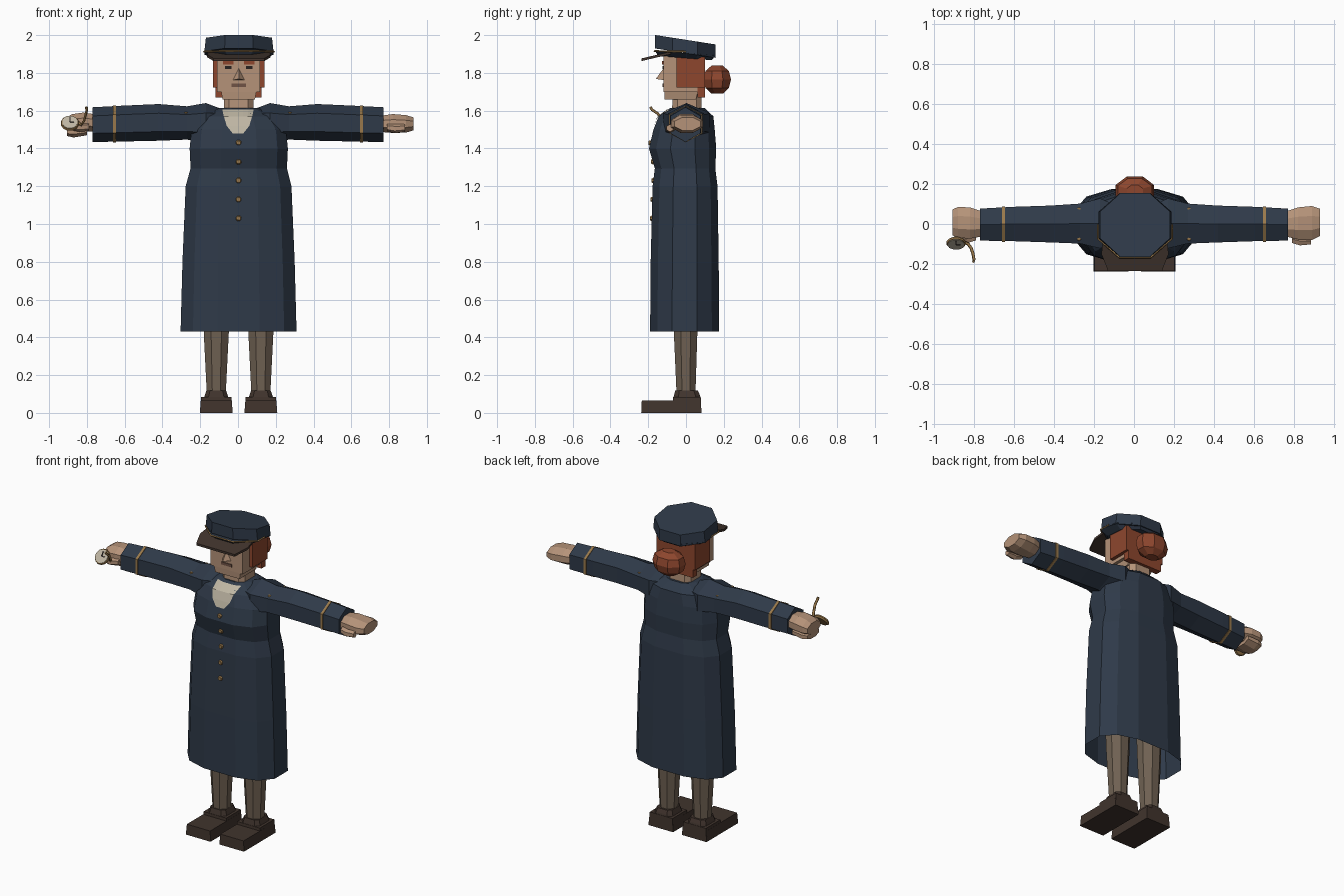
import bpy, bmesh, math
from mathutils import Vector
from mathutils.bvhtree import BVHTree

cube = bpy.data.objects.get("Cube")
if cube:
    bpy.data.objects.remove(cube)


def material(name, r, g, b):
    m = bpy.data.materials.new(name)
    m.use_nodes = True
    m.diffuse_color = (r, g, b, 1)
    bsdf = next(n for n in m.node_tree.nodes if n.type == 'BSDF_PRINCIPLED')
    bsdf.inputs["Base Color"].default_value = (r, g, b, 1)
    bsdf.inputs["Roughness"].default_value = 0.8
    return m


NAVY = material("navy cloth", 0.028, 0.042, 0.066)
SKIN = material("skin", 0.46, 0.29, 0.19)
HAIR = material("auburn hair", 0.27, 0.062, 0.027)
STOCKING = material("stocking", 0.16, 0.12, 0.085)
LEATHER = material("brown leather", 0.052, 0.034, 0.026)
BRASS = material("brass", 0.32, 0.19, 0.07)
CREAM = material("cream", 0.52, 0.47, 0.37)
DARK = material("dark", 0.02, 0.015, 0.014)
LIPS = material("lips", 0.16, 0.085, 0.06)


def finish(name, bm, mat):
    bmesh.ops.recalc_face_normals(bm, faces=bm.faces)
    mesh = bpy.data.meshes.new(name)
    bm.to_mesh(mesh)
    bm.free()
    mesh.materials.append(mat)
    obj = bpy.data.objects.new(name, mesh)
    bpy.context.collection.objects.link(obj)
    return obj


def loft(name, rings, sides, mat, axis='z', power=2, turn=0.5, tilt=0, caps=(True, True)):
    """Skin rings (position, centre a, centre b, radius a, radius b) along an axis."""
    bm = bmesh.new()
    unit = []
    for i in range(sides):
        t = math.tau * (i + turn) / sides
        unit.append([math.copysign(abs(f) ** (2 / power), f) for f in (math.cos(t), math.sin(t))])
    scale = [max(abs(u[k]) for u in unit) for k in (0, 1)]
    loops = []
    for p, ca, cb, ra, rb in rings:
        loop = []
        for u, v in unit:
            a, b = ca + ra * u / scale[0], cb + rb * v / scale[1]
            loop.append(bm.verts.new((a, b, p - tilt * b) if axis == 'z' else (p, a, b)))
        loops.append(loop)
    for low, high in zip(loops, loops[1:]):
        for i in range(sides):
            j = (i + 1) % sides
            bm.faces.new((low[i], low[j], high[j], high[i]))
    for cap, loop in zip(caps, (loops[0], loops[-1])):
        if cap:
            bm.faces.new(loop)
    return finish(name, bm, mat)


def box(name, x, y, z, mat):
    bm = bmesh.new()
    bmesh.ops.create_cube(bm, size=1)
    for v in bm.verts:
        v.co = [(a + b) / 2 + c * (b - a) for (a, b), c in zip((x, y, z), v.co)]
    return finish(name, bm, mat)


def prism(name, points, offset, mat):
    """Extrude a polygon of 3D points by an offset."""
    bm = bmesh.new()
    face = bm.faces.new([bm.verts.new(p) for p in points])
    out = bmesh.ops.extrude_face_region(bm, geom=[face])["geom"]
    bmesh.ops.translate(bm, vec=offset, verts=[g for g in out if isinstance(g, bmesh.types.BMVert)])
    return finish(name, bm, mat)


def tube(name, points, radius, mat):
    curve = bpy.data.curves.new(name, 'CURVE')
    curve.dimensions = '3D'
    curve.bevel_depth, curve.bevel_resolution, curve.use_fill_caps = radius, 0, True
    spline = curve.splines.new('POLY')
    spline.points.add(len(points) - 1)
    for s, p in zip(spline.points, points):
        s.co = (*p, 1)
    curve.materials.append(mat)
    obj = bpy.data.objects.new(name, curve)
    bpy.context.collection.objects.link(obj)


# Long coat, open at the hem
coat = loft("coat", [
    (0.43, 0.003, -0.007, 0.307, 0.183), (0.8, 0.003, -0.007, 0.297, 0.18),
    (1.2, 0.003, -0.005, 0.28, 0.172), (1.295, 0.004, -0.005, 0.255, 0.16),
    (1.4, 0.004, -0.018, 0.26, 0.178), (1.5, 0.004, -0.01, 0.25, 0.162),
    (1.57, 0.004, 0, 0.2, 0.145), (1.615, 0.004, 0.008, 0.1, 0.09)],
    12, NAVY, power=2.6, caps=(False, True))
scan = bmesh.new()
scan.from_mesh(coat.data)
coat_tree = BVHTree.FromBMesh(scan)
scan.free()


def coat_front(x, z):
    hit = coat_tree.ray_cast(Vector((x, -1, z)), Vector((0, 1, 0)))[0]
    return hit.y if hit else -0.08


# Shirt front, a thin V following the coat
bm = bmesh.new()
rows = [(1.48, 0.028), (1.52, 0.06), (1.57, 0.075), (1.605, 0.083)]
grid = [[bm.verts.new((x, coat_front(x, z) - 0.006, z))
         for x in [w * (k / 3 - 1) for k in range(7)]] for z, w in rows]
for low, high in zip(grid, grid[1:]):
    for k in range(6):
        bm.faces.new((low[k], low[k + 1], high[k + 1], high[k]))
finish("shirt_front", bm, CREAM)

# Coat buttons
for i in range(5):
    z = 1.43 - 0.1 * i
    button = loft("coat_button", [(0, 0, 0, 0.015, 0.015), (0.012, 0, 0, 0.01, 0.01)], 8, BRASS)
    button.rotation_euler.x = math.pi / 2
    button.location = (0.003, coat_front(0.003, z) + 0.002, z)

# Head and neck
loft("neck", [(1.57, 0.003, 0.005, 0.078, 0.08), (1.7, 0.003, 0.005, 0.078, 0.075)], 8, SKIN, power=4)
loft("jaw", [(1.66, 0.004, -0.03, 0.086, 0.083), (1.705, 0.004, -0.025, 0.094, 0.09)], 4, SKIN)
box("face", (-0.11, 0.117), (-0.12, 0.07), (1.7, 1.89), SKIN)
bm = bmesh.new()
nose = [bm.verts.new(p) for p in ((0.004, -0.118, 1.825), (-0.028, -0.118, 1.762),
                                  (0.036, -0.118, 1.762), (0.004, -0.16, 1.768))]
for k in range(4):
    bm.faces.new([v for v in nose if v is not nose[k]])
finish("nose", bm, SKIN)
box("mouth", (-0.034, 0.042), (-0.125, -0.117), (1.726, 1.743), LIPS)

# Hair with a bun
box("back_hair", (-0.118, 0.124), (0.06, 0.1), (1.67, 1.88), HAIR)
bun = loft("hair_bun", [
    (1.69, 0.004, 0.165, 0.04, 0.03), (1.72, 0.004, 0.165, 0.085, 0.062),
    (1.765, 0.004, 0.165, 0.096, 0.073), (1.81, 0.004, 0.165, 0.085, 0.062),
    (1.838, 0.004, 0.165, 0.04, 0.03)], 8, HAIR)

# Peaked cap, higher at the front
loft("cap_band", [(1.878, 0.005, -0.005, 0.142, 0.142), (1.905, 0.005, -0.005, 0.183, 0.16)],
     8, NAVY, tilt=0.08)
loft("cap_crown", [(1.904, 0.005, -0.005, 0.183, 0.16), (1.975, 0.005, -0.005, 0.175, 0.16)],
     8, NAVY, tilt=0.156)
peak = [(-0.16, -0.08), (-0.168, -0.15), (-0.135, -0.235)]
outline = peak + [(-x, y) for x, y in reversed(peak)]
prism("cap_peak", [(x + 0.005, y, 1.932 + 0.235 * y) for x, y in outline], (0, 0, -0.014), LEATHER)
braid = [(-0.185, 0.0), (-0.185, -0.073), (-0.078, -0.167)]
tube("cap_braid", [(x + 0.005, y, 1.912 - 0.02 * y)
                   for x, y in braid + [(-x, y) for x, y in reversed(braid)]], 0.005, BRASS)

for s, side in ((1, "left"), (-1, "right")):
    # Eyes, brows and side hair
    ex = 0.004 + s * 0.056
    box(side + "_brow", (ex - 0.027, ex + 0.027), (-0.126, -0.117), (1.845, 1.862), HAIR)
    box(side + "_eye", (ex - 0.018, ex + 0.018), (-0.124, -0.117), (1.82, 1.836), DARK)
    hx = 0.003 + s * 0.122
    box(side + "_hair", (hx - 0.014, hx + 0.014), (-0.05, 0.1), (1.722, 1.885), HAIR)

    # Sleeve with cuff band and shoulder buttons
    loft(side + "_sleeve", [
        (s * 0.09, 0.005, 1.56, 0.09, 0.05), (s * 0.17, 0.003, 1.535, 0.125, 0.105),
        (s * 0.27, 0.002, 1.535, 0.1, 0.088), (s * 0.42, 0, 1.538, 0.092, 0.097),
        (s * 0.6, 0, 1.532, 0.086, 0.095), (s * 0.77, -0.003, 1.526, 0.08, 0.092)],
        6, NAVY, axis='x')
    loft(side + "_cuff_band", [(s * p, -0.001, 1.53, 0.089, 0.098) for p in (0.645, 0.661)],
         6, BRASS, axis='x')
    for y in (-0.075, 0.075):
        loft(side + "_shoulder_button", [(1.575, s * 0.275, y, 0.012, 0.012),
                                         (1.592, s * 0.275, y, 0.008, 0.008)], 6, BRASS)

    # Leg, ankle cuff and shoe
    x = 0.003 + s * 0.118
    loft(side + "_leg", [(0.1, x, 0, 0.05, 0.05), (0.42, x, -0.002, 0.066, 0.062),
                         (0.7, x, -0.002, 0.075, 0.068)], 8, STOCKING)
    loft(side + "_ankle_cuff", [(0.08, x, 0.005, 0.065, 0.072), (0.095, x, 0.005, 0.06, 0.068),
                                (0.118, x, 0.003, 0.052, 0.06)], 8, LEATHER, power=4)
    loft(side + "_shoe_toe", [(0, x, -0.08, 0.087, 0.157), (0.066, x, -0.08, 0.082, 0.154)], 4, LEATHER)
    loft(side + "_shoe_heel", [(0, x, 0.005, 0.087, 0.077), (0.084, x, 0.005, 0.08, 0.073)], 4, LEATHER)

# Open left hand
loft("left_hand", [(0.75, 0, 1.53, 0.06, 0.042), (0.82, 0.003, 1.532, 0.08, 0.05),
                   (0.89, 0.005, 1.53, 0.085, 0.046), (0.93, 0.008, 1.53, 0.068, 0.034)],
     8, SKIN, axis='x')
loft("left_thumb", [(0.79, -0.075, 1.51, 0.02, 0.02), (0.83, -0.085, 1.505, 0.022, 0.024),
                    (0.885, -0.085, 1.508, 0.017, 0.02)], 6, SKIN, axis='x')

# Closed right hand
loft("right_hand", [(-0.75, 0, 1.535, 0.06, 0.045), (-0.82, 0.005, 1.54, 0.078, 0.05),
                    (-0.88, 0.008, 1.535, 0.077, 0.046), (-0.908, 0.008, 1.53, 0.065, 0.034)],
     8, SKIN, axis='x')
loft("right_fingers", [(-0.905, 0.01, 1.488, 0.06, 0.022), (-0.87, 0.01, 1.488, 0.07, 0.03),
                       (-0.8, 0.01, 1.495, 0.065, 0.025)], 8, SKIN, axis='x')
loft("right_thumb", [(-0.79, -0.06, 1.515, 0.022, 0.022), (-0.84, -0.075, 1.51, 0.022, 0.022),
                     (-0.885, -0.07, 1.515, 0.016, 0.018)], 6, SKIN, axis='x')

# Pocket watch and chain
watch = [loft("watch_case", [(-0.009, 0, 0, 0.04, 0.04), (0, 0, 0, 0.048, 0.048),
                             (0.008, 0, 0, 0.044, 0.044)], 12, BRASS),
         loft("watch_dial", [(0.007, 0, 0, 0.04, 0.04), (0.011, 0, 0, 0.04, 0.04)], 12, CREAM),
         box("watch_hour_hand", (0, 0.022), (-0.003, 0.003), (0.01, 0.014), DARK),
         box("watch_minute_hand", (-0.003, 0.003), (0, 0.03), (0.01, 0.014), DARK)]
for part in watch:
    part.location = (-0.89, -0.095, 1.533)
    part.rotation_euler.x = math.radians(53)
tube("watch_chain", [(-0.85, -0.09, 1.54), (-0.83, -0.1, 1.525), (-0.815, -0.12, 1.545),
                     (-0.805, -0.15, 1.585), (-0.8, -0.18, 1.605), (-0.803, -0.188, 1.62)], 0.008, BRASS)
